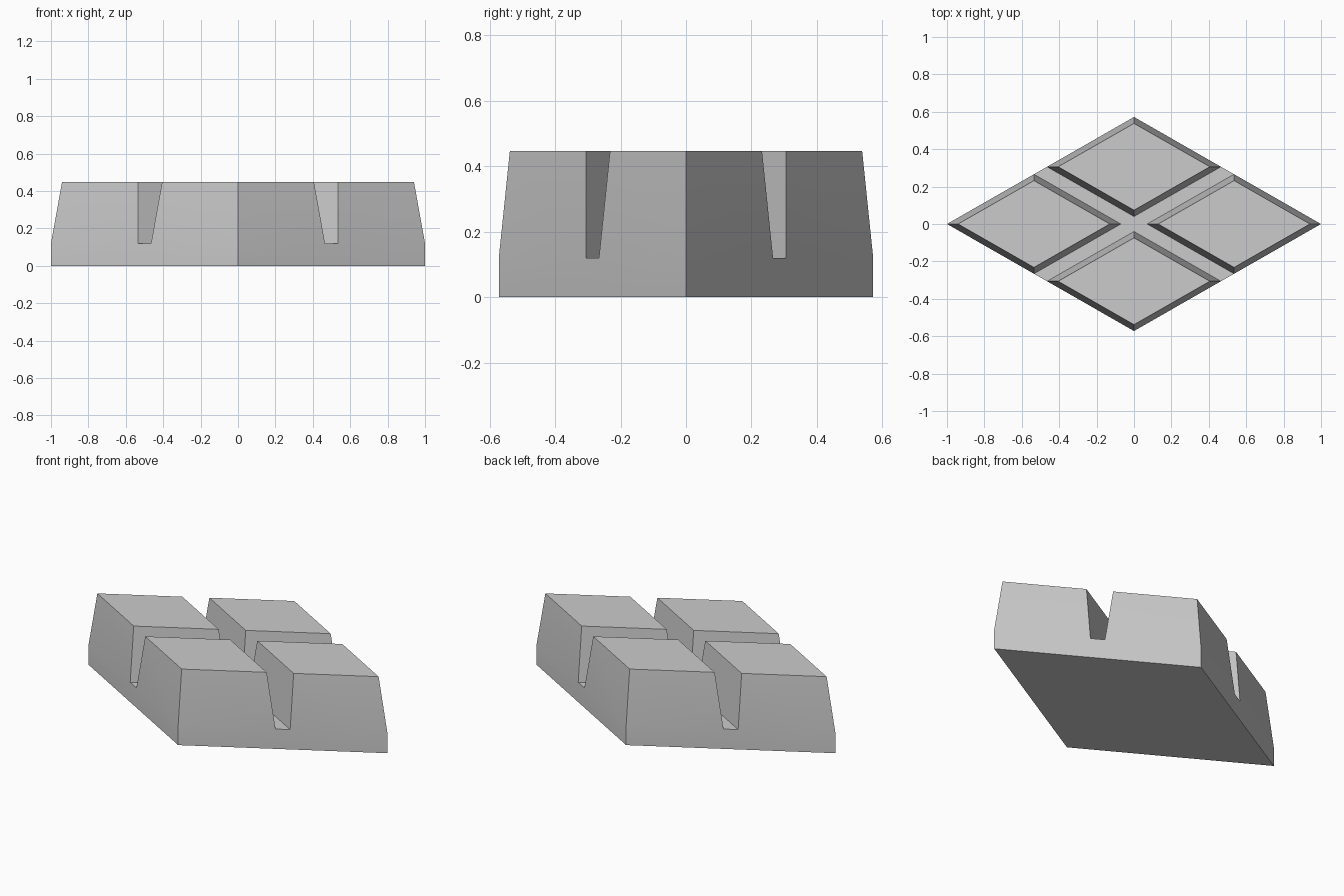
import bpy
import bmesh
from math import radians
from mathutils import Vector

RATIO = 0.572        # depth of the diamond relative to its width
GROOVE = 0.07        # half width of the grooves in lattice units
BASE_H, TOP_H = 0.12, 0.447
TAPER = 0.873

cube = bpy.data.objects.get("Cube")
if cube:
    bpy.data.objects.remove(cube, do_unlink=True)

grey = bpy.data.materials.new("light_grey")
grey.use_nodes = True
colour = (0.6, 0.6, 0.6, 1.0)
grey.diffuse_color = colour
grey.node_tree.nodes["Principled BSDF"].inputs["Base Color"].default_value = colour


def diamond(u, v, z):
    """Map a square lattice onto the diamond plan."""
    return Vector(((u - v) / 2, RATIO * (u + v) / 2, z))


# Slab: a three by three lattice whose middle strips are the groove floors
bm = bmesh.new()
steps = (-1, -GROOVE, GROOVE, 1)
rows = [[bm.verts.new(diamond(u, v, BASE_H)) for u in steps] for v in steps]
cells = {}
for j in range(3):
    for i in range(3):
        cells[i, j] = bm.faces.new((rows[j][i], rows[j][i + 1],
                                    rows[j + 1][i + 1], rows[j + 1][i]))

# Slab walls and underside
rim = [e for e in bm.edges if e.is_boundary]
walls = bmesh.ops.extrude_edge_only(bm, edges=rim)["geom"]
for vert in [g for g in walls if isinstance(g, bmesh.types.BMVert)]:
    vert.co.z = 0
corners = [min(bm.verts, key=lambda p: (p.co - diamond(u, v, 0)).length)
           for u, v in ((-1, -1), (-1, 1), (1, 1), (1, -1))]
bm.faces.new(corners)

# Four tapered blocks raised from the corner cells
for key in ((0, 0), (2, 0), (0, 2), (2, 2)):
    result = bmesh.ops.extrude_discrete_faces(bm, faces=[cells[key]])
    top = result["faces"][0]
    centre = top.calc_center_median()
    for vert in top.verts:
        vert.co = centre + (vert.co - centre) * TAPER
        vert.co.z = TOP_H

bmesh.ops.remove_doubles(bm, verts=bm.verts, dist=0.0005)
bmesh.ops.recalc_face_normals(bm, faces=bm.faces)
mesh = bpy.data.meshes.new("four_block_slab")
bm.to_mesh(mesh)
bm.free()
mesh.materials.append(grey)

slab = bpy.data.objects.new("four_block_slab", mesh)
bpy.context.collection.objects.link(slab)
bpy.context.view_layer.objects.active = slab
slab.select_set(True)
bpy.ops.object.shade_smooth_by_angle(angle=radians(30))
